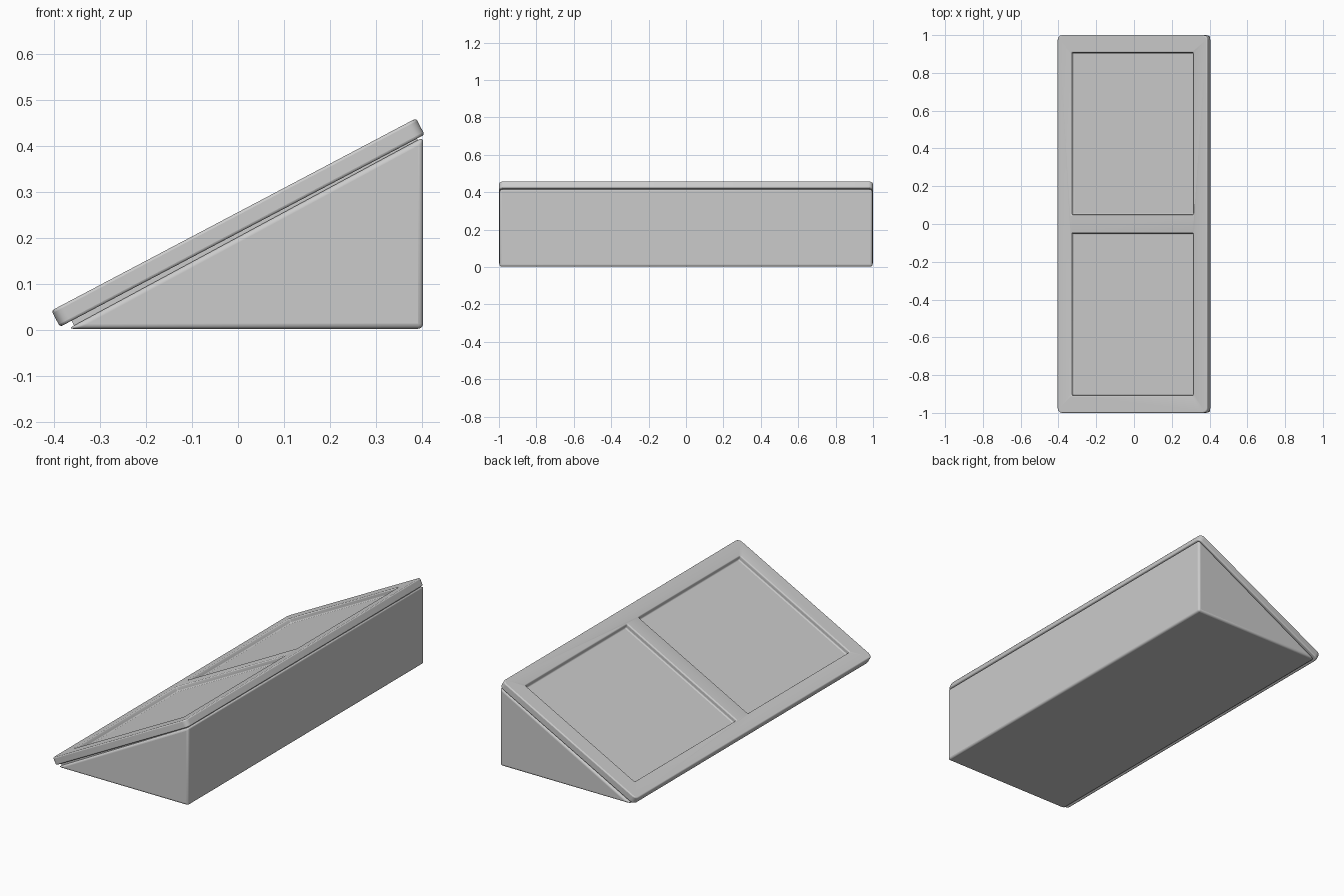
import bpy, bmesh, math
from mathutils import Matrix

cube = bpy.data.objects.get("Cube")
if cube:
    bpy.data.objects.remove(cube)

grey = bpy.data.materials.new("plain grey")
grey.use_nodes = True
grey.diffuse_color = (0.6, 0.6, 0.6, 1)
grey.node_tree.nodes["Principled BSDF"].inputs["Base Color"].default_value = (0.6, 0.6, 0.6, 1)

TILT = Matrix.Translation((0, 0, 0.233)) @ Matrix.Rotation(-math.radians(27.8), 4, "Y")


def finish(name, bm, matrix=Matrix(), bevel=0.0, segments=3):
    bmesh.ops.recalc_face_normals(bm, faces=bm.faces)
    mesh = bpy.data.meshes.new(name)
    bm.to_mesh(mesh)
    bm.free()
    mesh.materials.append(grey)
    obj = bpy.data.objects.new(name, mesh)
    bpy.context.collection.objects.link(obj)
    obj.matrix_world = matrix
    if bevel:
        mod = obj.modifiers.new("soft edges", "BEVEL")
        mod.width = bevel
        mod.segments = segments
        mod.limit_method = "ANGLE"
        mod.angle_limit = math.radians(40)
    bpy.ops.object.select_all(action="DESELECT")
    obj.select_set(True)
    bpy.context.view_layer.objects.active = obj
    bpy.ops.object.shade_smooth_by_angle(angle=math.radians(35))
    return obj


def block(size, centre=(0, 0, 0), corner=0.0):
    """Box, optionally with rounded upright corners."""
    bm = bmesh.new()
    bmesh.ops.create_cube(bm, size=1, matrix=Matrix.Translation(centre) @ Matrix.Diagonal((*size, 1)))
    if corner:
        upright = [e for e in bm.edges if abs(e.verts[0].co.z - e.verts[1].co.z) > 1e-4]
        bmesh.ops.bevel(bm, geom=upright, offset=corner, segments=4, profile=0.5, affect="EDGES")
    return bm


# Wedge-shaped base
bm = bmesh.new()
profile = [(-0.37, 0.002), (0.403, 0.002), (0.403, 0.419)]
face = bm.faces.new([bm.verts.new((x, -0.997, z)) for x, z in profile])
side = bmesh.ops.extrude_face_region(bm, geom=[face])["geom"]
bmesh.ops.translate(bm, vec=(0, 1.994, 0), verts=[v for v in side if isinstance(v, bmesh.types.BMVert)])
finish("wedge_base", bm, bevel=0.011)

# Inner board that joins the lid to the base
finish("joining_board", block((0.85, 1.96, 0.02), (0.005, 0, -0.024)), TILT)

# Sloping lid with two shallow recesses
lid = finish("sloping_lid", block((0.897, 2.0, 0.04), corner=0.025), TILT)
for label, y in (("front", -0.478), ("rear", 0.478)):
    cutter = finish(label + "_recess_cutter", block((0.73, 0.858, 0.05), (0, y, 0.02), 0.006), TILT)
    cutter.hide_render = True
    cutter.hide_viewport = True
    cut = lid.modifiers.new(label + " recess", "BOOLEAN")
    cut.operation = "DIFFERENCE"
    cut.object = cutter
    cut.solver = "EXACT"
soft = lid.modifiers.new("soft edges", "BEVEL")
soft.width = 0.009
soft.segments = 3
soft.limit_method = "ANGLE"
soft.angle_limit = math.radians(40)
